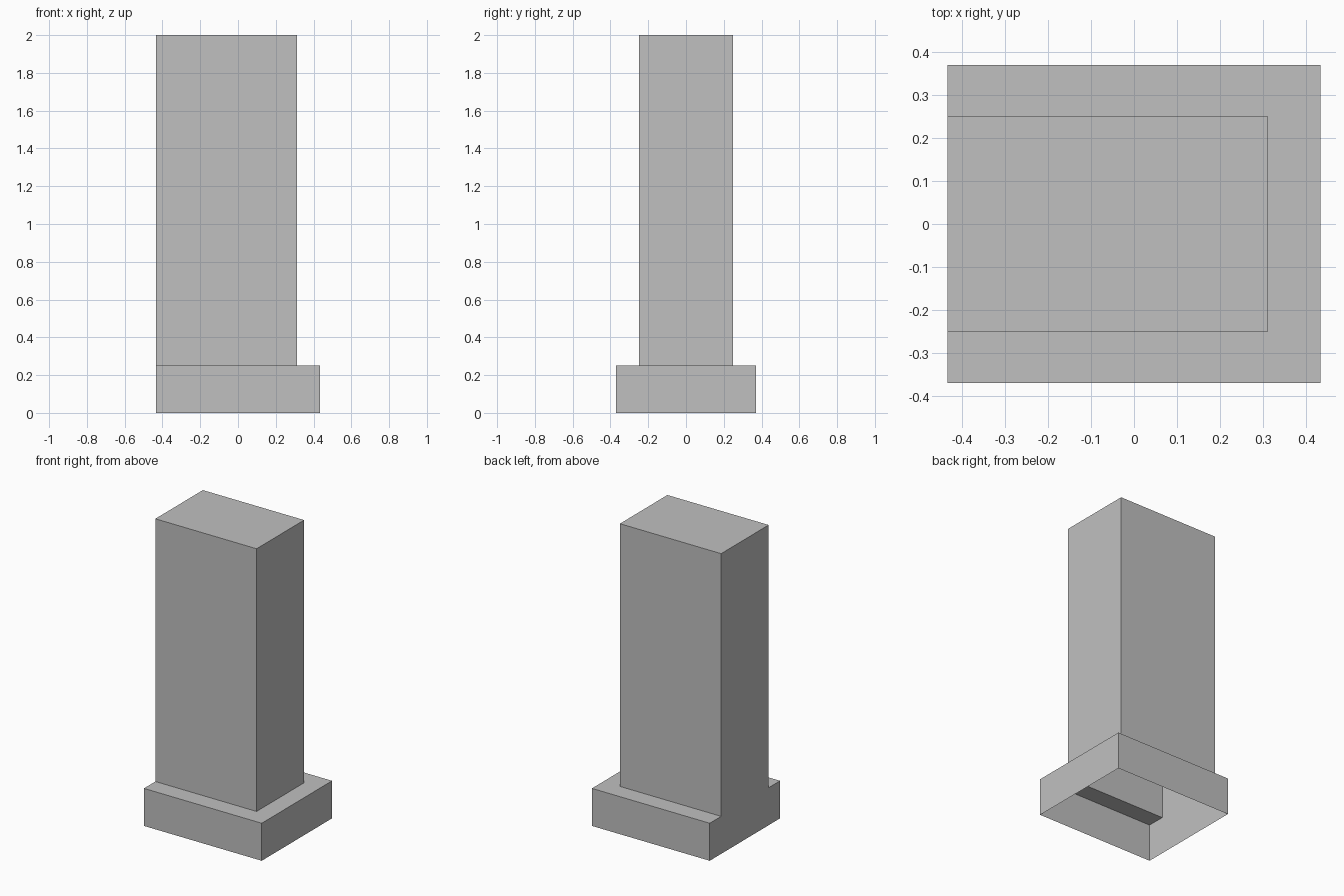
import bpy
import bmesh

cube = bpy.data.objects.get("Cube")
if cube:
    bpy.data.objects.remove(cube, do_unlink=True)

# Main dimensions
HALF_X, HALF_Y = 0.434, 0.37
COL_X, COL_Y = 0.312, 0.25
LEDGE_Z, TOP_Z = 0.25, 2.0

grey = bpy.data.materials.new("plain_grey")
grey.use_nodes = True
colour = (0.527, 0.527, 0.527, 1)
grey.diffuse_color = colour
grey.node_tree.nodes["Principled BSDF"].inputs["Base Color"].default_value = colour


def shell(name, outline, cap, z0, z1):
    """Open-bottomed thin shell: walls along an outline, closed by a cap polygon."""
    bm = bmesh.new()
    low = [bm.verts.new((x, y, z0)) for x, y in outline]
    high = [bm.verts.new((x, y, z1)) for x, y in outline]
    for i in range(len(outline)):
        j = (i + 1) % len(outline)
        bm.faces.new((low[i], low[j], high[j], high[i]))
    bm.faces.new([bm.verts.new((x, y, z1)) for x, y in cap])
    bmesh.ops.remove_doubles(bm, verts=bm.verts[:], dist=0.0001)
    mesh = bpy.data.meshes.new(name)
    bm.to_mesh(mesh)
    bm.free()
    mesh.materials.append(grey)
    obj = bpy.data.objects.new(name, mesh)
    bpy.context.collection.objects.link(obj)
    return obj


# Counter-clockwise outlines; the column is flush with the base on the -x side
column = [(-HALF_X, -COL_Y), (COL_X, -COL_Y), (COL_X, COL_Y), (-HALF_X, COL_Y)]
corners = [(-HALF_X, -HALF_Y), (HALF_X, -HALF_Y), (HALF_X, HALF_Y), (-HALF_X, HALF_Y)]

# Base walls with a U-shaped ledge around the open foot of the column
shell("base", corners + [column[3], column[0]], corners + column[::-1], 0, LEDGE_Z)

# Tall hollow column with a closed top
shell("column", column, column, LEDGE_Z, TOP_Z)
